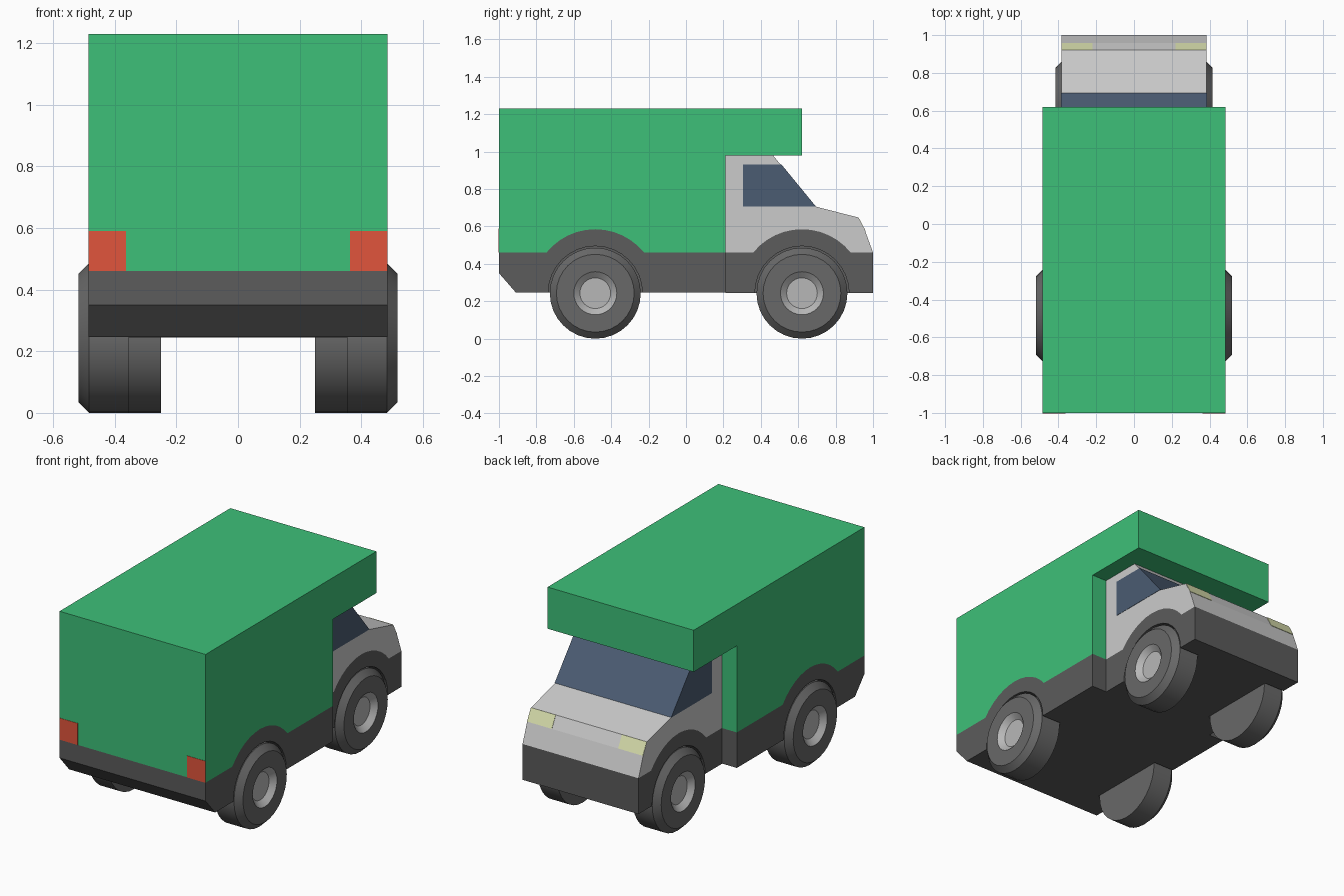
import bpy, bmesh
from math import sin, cos, pi, asin, radians

if "Cube" in bpy.data.objects:
    bpy.data.objects.remove(bpy.data.objects["Cube"])


def material(name, rgb):
    m = bpy.data.materials.new(name)
    m.diffuse_color = tuple((c / 255) ** 2.2 for c in rgb) + (1,)
    m.use_nodes = True
    m.node_tree.nodes["Principled BSDF"].inputs["Base Color"].default_value = m.diffuse_color
    return m


GREEN = material("green", (64, 191, 120))
DARK = material("dark_grey", (92, 92, 92))
WHITE = material("off_white", (214, 218, 214))
GLASS = material("blue_glass", (76, 92, 114))
RED = material("red", (224, 86, 62))
YELLOW = material("pale_yellow", (216, 222, 172))
TYRE = material("tyre_grey", (104, 104, 104))
SILVER = material("silver", (182, 182, 182))


def finish(bm, name, mat):
    bmesh.ops.recalc_face_normals(bm, faces=bm.faces)
    me = bpy.data.meshes.new(name)
    bm.to_mesh(me)
    bm.free()
    me.materials.append(mat)
    ob = bpy.data.objects.new(name, me)
    bpy.context.collection.objects.link(ob)
    return ob


def prism(name, profile, x0, x1, mat):
    """Side profile of (y, z) points extruded from x0 to x1."""
    bm = bmesh.new()
    f = bm.faces.new([bm.verts.new((x0, y, z)) for y, z in profile])
    ext = bmesh.ops.extrude_face_region(bm, geom=[f], use_keep_orig=True)
    vs = [v for v in ext["geom"] if isinstance(v, bmesh.types.BMVert)]
    bmesh.ops.translate(bm, vec=(x1 - x0, 0, 0), verts=vs)
    return finish(bm, name, mat)


def lathe(name, profile, side, x0, y, z, mat, steps=32):
    """(x, radius) profile spun around an axle at (y, z)."""
    bm = bmesh.new()
    vs = [bm.verts.new((side * (x0 + x), y, z + r)) for x, r in profile]
    es = [bm.edges.new(p) for p in zip(vs, vs[1:])]
    bmesh.ops.spin(bm, geom=vs + es, cent=(0, y, z), axis=(1, 0, 0),
                   angle=2 * pi, steps=steps)
    bmesh.ops.remove_doubles(bm, verts=bm.verts, dist=0.0005)
    ob = finish(bm, name, mat)
    bpy.ops.object.select_all(action='DESELECT')
    ob.select_set(True)
    bpy.context.view_layer.objects.active = ob
    bpy.ops.object.shade_smooth_by_angle(angle=radians(30))
    return ob


def arch(yc, n=12):
    """Fender arc rising above the sill line, from rear to front."""
    a0 = asin((SILL - 0.25) / 0.335)
    angs = [pi - a0 + (2 * a0 - pi) * i / n for i in range(n + 1)]
    return [(yc + 0.335 * cos(a), 0.25 + 0.335 * sin(a)) for a in angs]


def cut(ob, cutter):
    mod = ob.modifiers.new("well", 'BOOLEAN')
    mod.operation, mod.solver, mod.object = 'DIFFERENCE', 'EXACT', cutter
    bpy.context.view_layer.objects.active = ob
    bpy.ops.object.modifier_apply(modifier=mod.name)
    bpy.data.objects.remove(cutter)


SILL, R = 0.46, 0.243
BOX_W, CAB_W = 0.485, 0.385
REAR_Y, FRONT_Y = -0.485, 0.62
rear_arch, front_arch = arch(REAR_Y), arch(FRONT_Y)

# Cargo box with overhang above the cab
prism("cargo_box", [(-1, SILL)] + rear_arch +
      [(0.21, SILL), (0.21, 0.98), (0.62, 0.98), (0.62, 1.23), (-1, 1.23)],
      -BOX_W, BOX_W, GREEN)

# Cab
prism("cab", [(0.21, SILL)] + front_arch +
      [(1, SILL), (0.957, 0.578), (0.92, 0.648), (0.69, 0.707),
       (0.465, 0.98), (0.21, 0.98)], -CAB_W, CAB_W, WHITE)

# Dark lower body with fenders
rear_base = prism("rear_lower_body", [(-1, 0.35), (-1, SILL)] + rear_arch +
                  [(0.21, SILL), (0.21, 0.247), (-0.91, 0.247)],
                  -BOX_W, BOX_W, DARK)
front_base = prism("front_lower_body", [(0.21, 0.245), (0.21, SILL)] + front_arch +
                   [(1, SILL), (1, 0.245)], -CAB_W, CAB_W, DARK)

# Windscreen
d = 0.003
prism("windscreen", [(0.69, 0.707), (0.69 + d, 0.707 + d / 2), (0.507 + d, 0.93 + d / 2),
                     (0.507, 0.93), (0.49, 0.92), (0.67, 0.707)],
      -CAB_W - 0.002, CAB_W + 0.002, GLASS)

tyre = [(0, 0), (0, R), (0.13, R), (0.165, 0.208), (0.165, 0.115)]
hub = [(0.165, 0.115), (0.135, 0.082), (0.135, 0)]

for s, side in ((1, "right"), (-1, "left")):
    # Side windows and lights
    prism(side + "_window", [(0.305, 0.707), (0.69, 0.707), (0.507, 0.93), (0.305, 0.93)],
          s * 0.375, s * (CAB_W + 0.002), GLASS)
    prism(side + "_headlight", [(0.957, 0.578), (0.959, 0.579), (0.922, 0.649),
                                (0.92, 0.648), (0.91, 0.64), (0.945, 0.575)],
          s * 0.22, s * 0.3845, YELLOW)
    prism(side + "_tail_light", [(-1.002, SILL), (-0.985, SILL), (-0.985, 0.59),
                                 (-1.002, 0.59)], s * 0.363, s * 0.4845, RED)
    # Wheels and their wells
    for base, end, y, x0 in ((rear_base, "rear", REAR_Y, 0.353),
                             (front_base, "front", FRONT_Y, 0.25)):
        ring = [(y + 0.252 * cos(2 * pi * i / 32), R + 0.252 * sin(2 * pi * i / 32))
                for i in range(32)]
        cut(base, prism("well_cutter", ring, s * (x0 - 0.003), s * 0.6, DARK))
        lathe(f"{end}_{side}_tyre", tyre, s, x0, y, R, TYRE)
        lathe(f"{end}_{side}_hub", hub, s, x0, y, R, SILVER)
